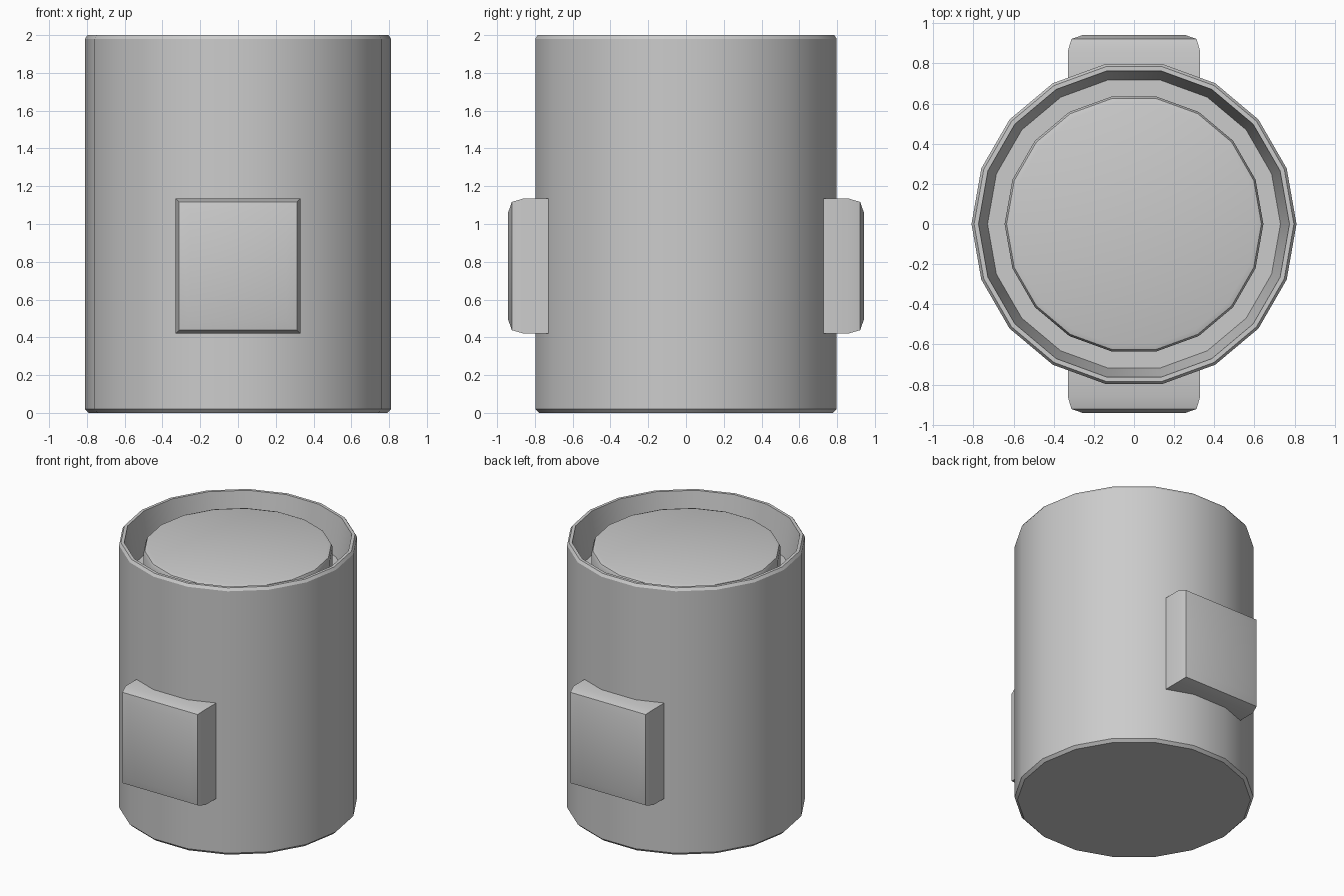
import bpy, bmesh, math

if "Cube" in bpy.data.objects:
    bpy.data.objects.remove(bpy.data.objects["Cube"])

SIDES = 18


def finish(bm, name):
    bmesh.ops.recalc_face_normals(bm, faces=bm.faces)
    mesh = bpy.data.meshes.new(name)
    bm.to_mesh(mesh)
    bm.free()
    obj = bpy.data.objects.new(name, mesh)
    bpy.context.collection.objects.link(obj)
    bpy.ops.object.select_all(action='DESELECT')
    obj.select_set(True)
    bpy.context.view_layer.objects.active = obj
    bpy.ops.object.shade_smooth_by_angle(angle=math.radians(30))
    return obj


def loft(rings, name):
    """Bridge equal-length rings of points and cap both ends."""
    bm = bmesh.new()
    loops = [[bm.verts.new(p) for p in ring] for ring in rings]
    n = len(loops[0])
    for a, b in zip(loops, loops[1:]):
        for i in range(n):
            j = (i + 1) % n
            bm.faces.new((a[i], a[j], b[j], b[i]))
    bm.faces.new(loops[0])
    bm.faces.new(loops[-1])
    return finish(bm, name)


def lathe(profile, name):
    step = 2 * math.pi / SIDES
    return loft([[(r * math.cos(i * step), r * math.sin(i * step), z)
                  for i in range(SIDES)] for r, z in profile], name)


# Outer shell: bevelled wall, rim, tapered inside and recessed floor
lathe([(0.79, 0), (0.81, 0.02), (0.81, 1.98), (0.797, 2.0),
       (0.775, 2.0), (0.73, 1.72)], "outer_shell")

# Raised round core standing on the recessed floor
lathe([(0.645, 1.70), (0.645, 1.91), (0.635, 1.932), (0.61, 1.94)], "inner_core")

# Side blocks on front and back, with a two-step chamfered face
for name, side in (("front_block", -1), ("back_block", 1)):
    rings = []
    for y, inset in ((0.70, 0), (0.86, 0), (0.922, 0.018), (0.942, 0.075)):
        x, z0, z1 = 0.33 - inset, 0.42 + inset, 1.135 - inset
        rings.append([(-x, side * y, z0), (x, side * y, z0),
                      (x, side * y, z1), (-x, side * y, z1)])
    loft(rings, name)
